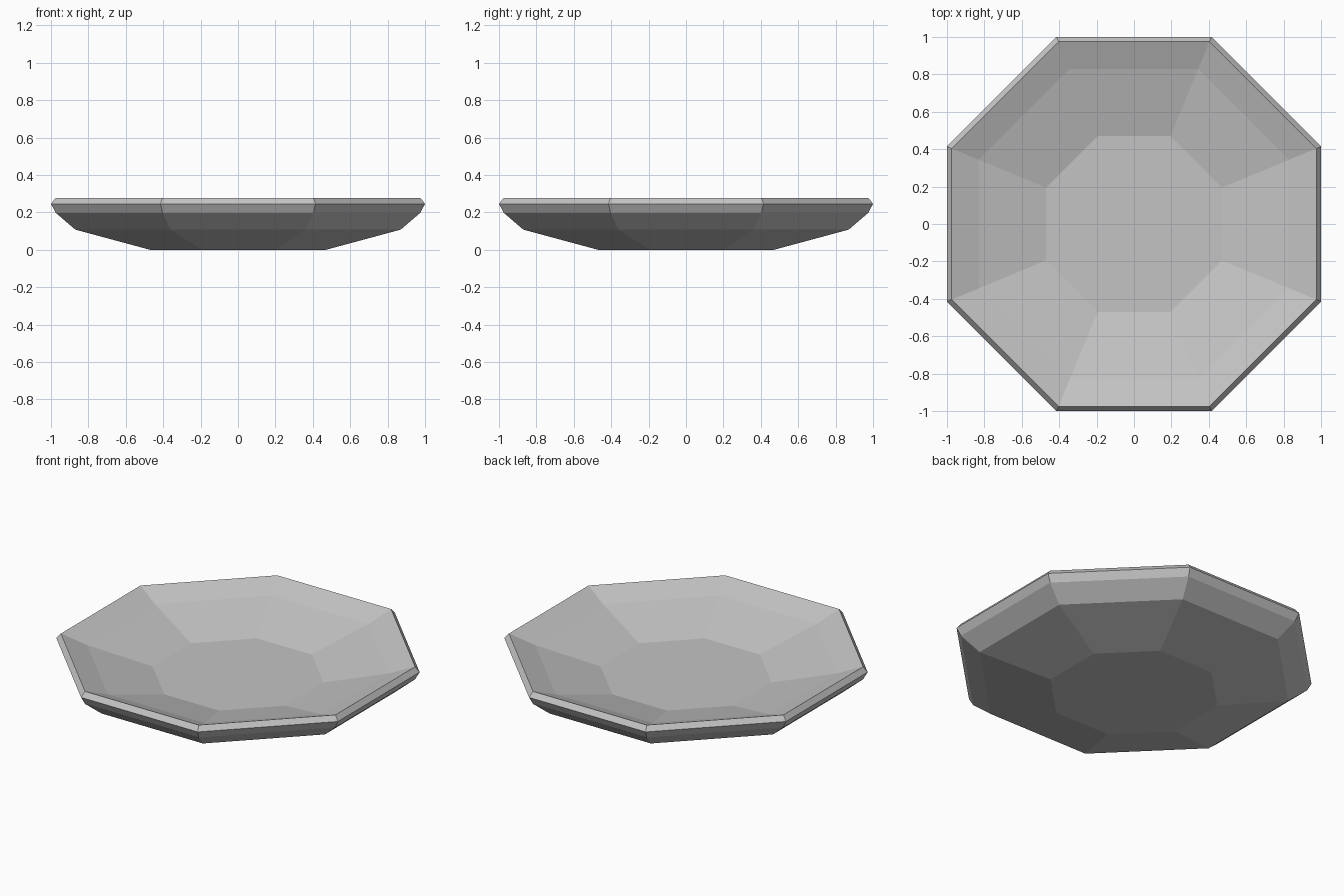
import bpy
import bmesh
from math import cos, sin, pi

cube = bpy.data.objects.get("Cube")
if cube:
    bpy.data.objects.remove(cube, do_unlink=True)

SIDES = 8

# Plain grey ceramic
grey = bpy.data.materials.new("light_grey")
grey.use_nodes = True
colour = (0.55, 0.55, 0.55, 1)
grey.diffuse_color = colour
grey.node_tree.nodes["Principled BSDF"].inputs["Base Color"].default_value = colour

# Closed dish section as (distance to flat side, height), underside to inner floor
profile = [
    (0.47, 0.0), (0.87, 0.108), (0.975, 0.198), (1.0, 0.246),   # underside
    (0.975, 0.278),                                             # rim
    (0.83, 0.22), (0.47, 0.122),                                # inside
]


def ring(bm, apothem, z):
    """Regular polygon of vertices with flat sides on the axes."""
    radius = apothem / cos(pi / SIDES)
    angles = [(2 * i + 1) * pi / SIDES for i in range(SIDES)]
    return [bm.verts.new((radius * cos(a), radius * sin(a), z)) for a in angles]


# Octagonal dish
bm = bmesh.new()
rings = [ring(bm, *point) for point in profile]
for low, high in zip(rings, rings[1:]):
    for i in range(SIDES):
        j = (i + 1) % SIDES
        bm.faces.new((low[i], low[j], high[j], high[i]))
bm.faces.new(rings[0][::-1])
bm.faces.new(rings[-1])
bmesh.ops.recalc_face_normals(bm, faces=bm.faces)

mesh = bpy.data.meshes.new("octagonal_dish")
bm.to_mesh(mesh)
bm.free()
mesh.materials.append(grey)
dish = bpy.data.objects.new("octagonal_dish", mesh)
bpy.context.collection.objects.link(dish)
